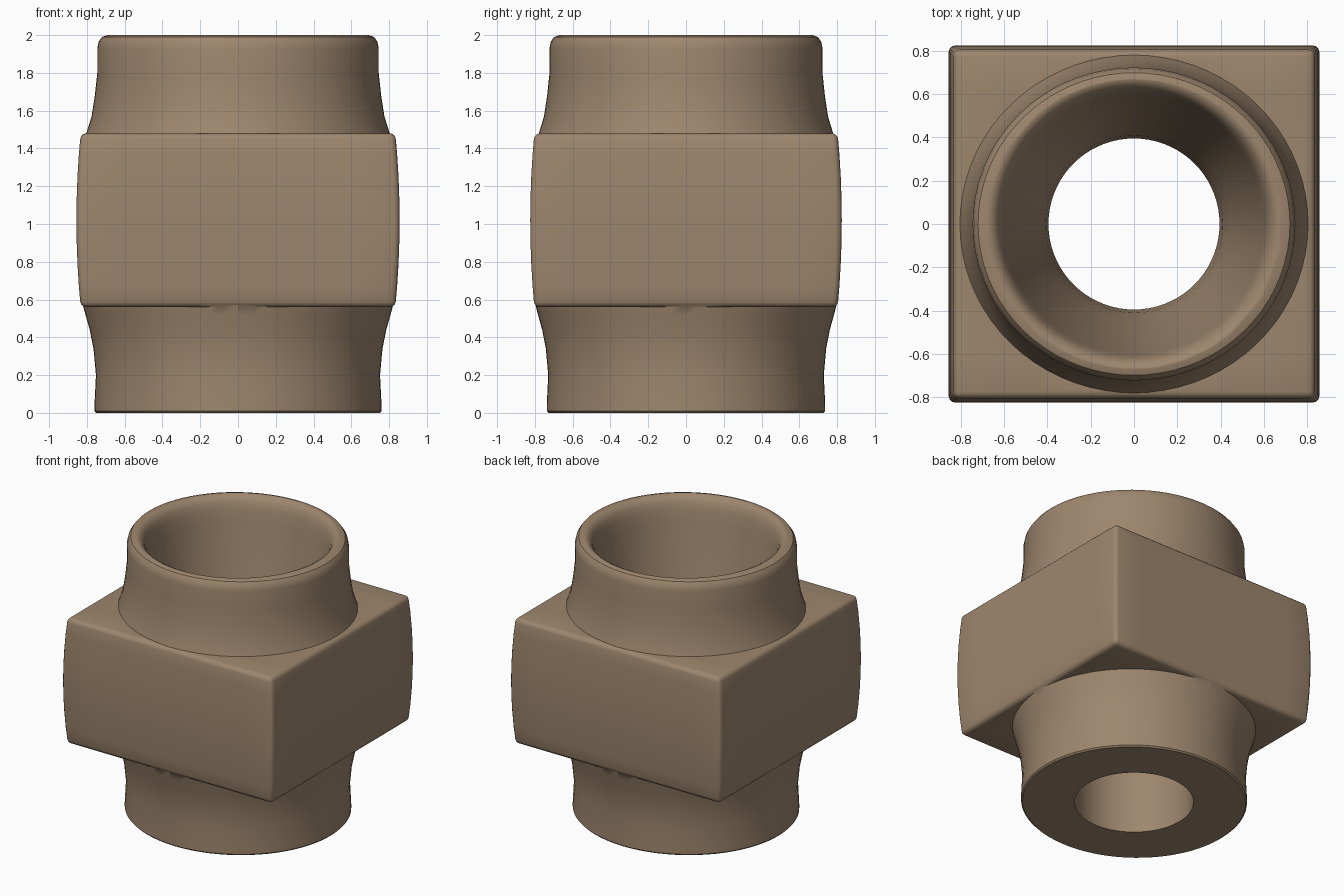
import bpy, bmesh, math

if "Cube" in bpy.data.objects:
    bpy.data.objects.remove(bpy.data.objects["Cube"])

brown = bpy.data.materials.new("warm brown")
brown.diffuse_color = (0.34, 0.24, 0.155, 1.0)
brown.use_nodes = True
brown.node_tree.nodes["Principled BSDF"].inputs["Base Color"].default_value = brown.diffuse_color


def make_object(name, bm):
    bmesh.ops.recalc_face_normals(bm, faces=bm.faces)
    mesh = bpy.data.meshes.new(name)
    bm.to_mesh(mesh)
    bm.free()
    mesh.materials.append(brown)
    obj = bpy.data.objects.new(name, mesh)
    bpy.context.collection.objects.link(obj)
    return obj


def lathe(name, profile, y_scale=1.0, sides=72):
    """Solid of revolution from (radius, z) points, capped at both ends."""
    bm = bmesh.new()
    rings = []
    for r, z in profile:
        angles = [2 * math.pi * i / sides for i in range(sides)]
        rings.append([bm.verts.new((r * math.cos(a), r * y_scale * math.sin(a), z)) for a in angles])
    for low, high in zip(rings, rings[1:]):
        for i in range(sides):
            j = (i + 1) % sides
            bm.faces.new((low[i], low[j], high[j], high[i]))
    bm.faces.new(rings[0][::-1])
    bm.faces.new(rings[-1])
    return make_object(name, bm)


def apply(obj, kind, **settings):
    mod = obj.modifiers.new(kind.lower(), kind)
    for key, value in settings.items():
        setattr(mod, key, value)
    bpy.context.view_layer.objects.active = obj
    bpy.ops.object.modifier_apply(modifier=mod.name)


# square middle block with gently bulging sides
bm = bmesh.new()
bmesh.ops.create_cube(bm, size=2.0)
bmesh.ops.subdivide_edges(bm, edges=bm.edges, cuts=7, use_grid_fill=True)
for v in bm.verts:
    bulge = 1 + 0.027 * (1 - v.co.z ** 2)
    v.co = (v.co.x * 0.833 * bulge, v.co.y * 0.803 * bulge, 1.02 + v.co.z * 0.46)
body = make_object("fitting_body", bm)
apply(body, 'BEVEL', width=0.03, segments=3, limit_method='ANGLE', angle_limit=math.radians(45))

# round collars, flaring where they meet the block
collars = lathe("collars", [
    (0.75, 0.0), (0.76, 0.01), (0.76, 0.04), (0.752, 0.2), (0.765, 0.34),
    (0.785, 0.44), (0.808, 0.52), (0.826, 0.59), (0.83, 0.68),
    (0.83, 1.36), (0.822, 1.43), (0.80, 1.49), (0.775, 1.57), (0.758, 1.68),
    (0.745, 1.80), (0.745, 1.93), (0.738, 1.965), (0.72, 1.99), (0.69, 2.0)],
    y_scale=0.97)

# tapered bore running right through
bore = lathe("bore_cutter", [
    (0.395, -0.1), (0.395, 0.7), (0.41, 0.85), (0.44, 1.0), (0.50, 1.3),
    (0.56, 1.6), (0.595, 1.82), (0.61, 1.91), (0.625, 1.96), (0.645, 1.988),
    (0.67, 2.001), (0.67, 2.1)])

apply(body, 'BOOLEAN', operation='UNION', object=collars, solver='EXACT')
apply(body, 'BOOLEAN', operation='DIFFERENCE', object=bore, solver='EXACT')
for helper in (collars, bore):
    bpy.data.objects.remove(helper)

# smooth shading with crisp edges kept
bpy.ops.object.select_all(action='DESELECT')
body.select_set(True)
bpy.context.view_layer.objects.active = body
bpy.ops.object.shade_smooth_by_angle(angle=math.radians(35))
